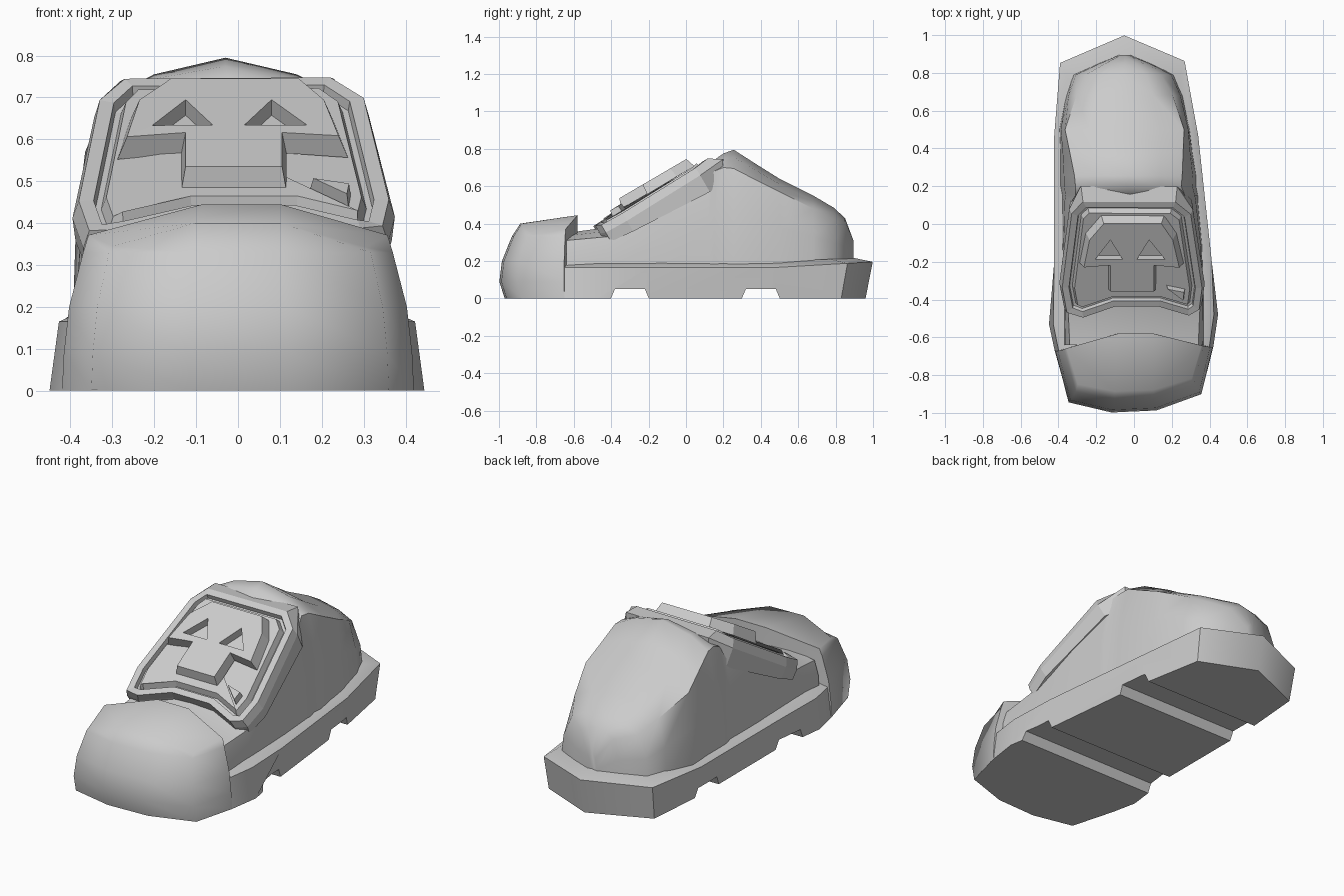
import bpy, bmesh, math
from mathutils import Vector

cube = bpy.data.objects.get("Cube")
if cube:
    bpy.data.objects.remove(cube, do_unlink=True)

grey = bpy.data.materials.new("plain_grey")
grey.use_nodes = True
grey.diffuse_color = (0.6, 0.6, 0.6, 1)
grey.node_tree.nodes["Principled BSDF"].inputs["Base Color"].default_value = (0.6, 0.6, 0.6, 1)


def smooth(ob, angle):
    bpy.ops.object.select_all(action='DESELECT')
    ob.select_set(True)
    bpy.context.view_layer.objects.active = ob
    bpy.ops.object.shade_smooth_by_angle(angle=math.radians(angle))


def finish(bm, name):
    bmesh.ops.recalc_face_normals(bm, faces=bm.faces)
    mesh = bpy.data.meshes.new(name)
    bm.to_mesh(mesh)
    bm.free()
    mesh.materials.append(grey)
    ob = bpy.data.objects.new(name, mesh)
    bpy.context.collection.objects.link(ob)
    return ob


def loft(rings):
    """Skin a stack of equal closed rings and cap both ends."""
    bm = bmesh.new()
    vs = [[bm.verts.new(p) for p in ring] for ring in rings]
    n = len(vs[0])
    for a, b in zip(vs, vs[1:]):
        for i in range(n):
            bm.faces.new((a[i], a[(i + 1) % n], b[(i + 1) % n], b[i]))
    bm.faces.new(vs[0])
    return bm, bm.faces.new(vs[-1])


def cut(ob, cutter):
    mod = ob.modifiers.new("cut", 'BOOLEAN')
    mod.operation = 'DIFFERENCE'
    mod.solver = 'EXACT'
    mod.object = cutter
    dg = bpy.context.evaluated_depsgraph_get()
    mesh = bpy.data.meshes.new_from_object(ob.evaluated_get(dg))
    ob.modifiers.clear()
    ob.data = mesh
    bpy.data.objects.remove(cutter, do_unlink=True)


# Sole: flared outline with a sloped ledge and two tapered grooves underneath
outline = [(-.05, .96), (.26, .83), (.33, .45), (.40, -.2), (.445, -.48),
           (.42, -.65), (.36, -.88), (.12, -.96), (-.12, -.97), (-.35, -.92),
           (-.42, -.67), (-.45, -.53), (-.41, -.2), (-.41, .45), (-.38, .82)]


def sole_top(x, y, inset=0):
    sx = (.95 if y < -.4 else 1.03) - inset
    sy = (1.04 if y > 0 else 1.0) - inset
    return x * sx, y * sy, .165 + .06 * max(0, y - .45) + .2 * inset


bm, _ = loft([[(x, y, 0) for x, y in outline], [sole_top(x, y) for x, y in outline],
              [sole_top(x, y, .11) for x, y in outline]])
sole = finish(bm, "sole")
for yc in (-.3, .4):
    prof = [(yc - .11, -.02), (yc + .11, -.02), (yc + .08, .05), (yc - .08, .05)]
    bm, _ = loft([[(x, y, z) for y, z in prof] for x in (-.7, .7)])
    cut(sole, finish(bm, "groove_cutter"))
smooth(sole, 50)

# Toe cap: rounded stack of rings over the front of the sole
toe = outline[5:11] + [(-.10, -.58), (.12, -.58)]
rings = []
for z, sx, sy in [(.002, 1, 1), (.09, .99, 1.08), (.2, .96, 1.04), (.33, .88, .89), (.40, .85, .76)]:
    ring = []
    for x, y in toe:
        px = x * sx
        py = -.62 + (y + .62) * sy if y < -.62 else y
        drop = .31 * max(0, abs(px) - .12) if z > .39 else 0
        lift = .045 if z > .39 and y > -.7 else 0
        ring.append((px, py, z - drop + lift))
    rings.append(ring)
bm, cap = loft(rings)
top = list(cap.verts)
bm.faces.remove(cap)
for quad in ((0, 1, 2, 7), (2, 3, 6, 7), (3, 4, 5, 6)):
    bm.faces.new([top[i] for i in quad])
smooth(finish(bm, "toe_cap"), 65)

# Upper: side walls rising to a peaked collar, then a rounded heel
# (y, centre x, base half width, shoulder half width, shoulder z, centre z)
stations = [(-.64, 0, .37, .34, .31, .35), (-.42, 0, .37, .35, .33, .38),
            (-.10, -.01, .37, .34, .49, .54), (.12, -.02, .36, .31, .61, .66),
            (.15, -.02, .36, .29, .68, .74), (.20, -.03, .36, .28, .70, .775),
            (.255, -.03, .36, .285, .695, .795), (.38, -.04, .35, .30, .63, .715),
            (.50, -.05, .345, .315, .57, .64), (.68, -.05, .31, .255, .48, .55),
            (.79, -.055, .27, .20, .42, .485), (.85, -.05, .14, .10, .39, .43),
            (.895, -.05, .03, .02, .28, .31)]
rings = []
for y, cx, w, ws, zs, zc in stations:
    half = [(w, .15), (w * .75 + ws * .25, .15 + .55 * (zs - .15)), (ws, zs),
            (ws * .6, zs + .6 * (zc - zs))]
    pts = half + [(0, zc)] + [(-x, z) for x, z in reversed(half)]
    rings.append([(cx + x, y, z) for x, z in pts])
bm, _ = loft(rings)
smooth(finish(bm, "upper"), 50)

# Sloping front plate; points are (across, up the slope, height above it)
tilt = math.radians(30.3)
along = Vector((0, math.cos(tilt), math.sin(tilt)))
out = Vector((0, -math.sin(tilt), math.cos(tilt)))
origin = Vector((0, -.48, .40))


def on_plate(u, v, h):
    droop = .2 * max(0, abs(u) - .25)
    return origin + Vector((u, 0, 0)) + along * v + out * (h - droop)


def prism(points, h0, h1, grow=0):
    cu = sum(p[0] for p in points) / len(points)
    cv = sum(p[1] for p in points) / len(points)
    base = [on_plate(cu + (u - cu) * (1 + grow), cv + (v - cv) * (1 + grow), h0) for u, v in points]
    return loft([base, [on_plate(u, v, h1) for u, v in points]])


plate = [(-.27, .69), (-.33, .61), (-.38, .15), (-.355, .0), (-.27, -.02), (-.10, .05),
         (.13, .05), (.29, -.01), (.345, .02), (.36, .15), (.30, .61), (.22, .69)]
bm, cap = loft([[on_plate(u * 1.02, v, -.10 - .08 * v) for u, v in plate],
                [on_plate(u * 1.04, v + (.07 if v > .65 else 0), -.045) for u, v in plate],
                [on_plate(u, v, 0) for u, v in plate]])
# rim, groove and slightly raised inner panel
bmesh.ops.recalc_face_normals(bm, faces=bm.faces)
for thickness, depth in ((.035, 0), (.004, -.025), (.014, 0), (.012, .033)):
    bmesh.ops.inset_region(bm, faces=[cap], thickness=thickness, use_even_offset=True)
    bmesh.ops.translate(bm, verts=cap.verts[:], vec=out * depth)
finish(bm, "front_plate")

# Raised mask with sunken triangular eyes
mask = [(-.16, .59), (-.235, .49), (-.265, .32), (-.125, .335), (-.125, .175),
        (.105, .175), (.105, .335), (.24, .32), (.205, .49), (.145, .59)]
bm, _ = prism(mask, 0, .055, .09)
mask_ob = finish(bm, "raised_mask")
for eye in ([(-.205, .37), (-.06, .37), (-.125, .49)], [(.015, .37), (.165, .37), (.08, .49)]):
    bm, _ = prism(eye, .012, .1)
    cut(mask_ob, finish(bm, "eye_cutter"))

# Small chipped wedge on the plate
bm, _ = prism([(.18, .17), (.26, .10), (.265, .15)], -.02, .025, .2)
finish(bm, "plate_chip")
